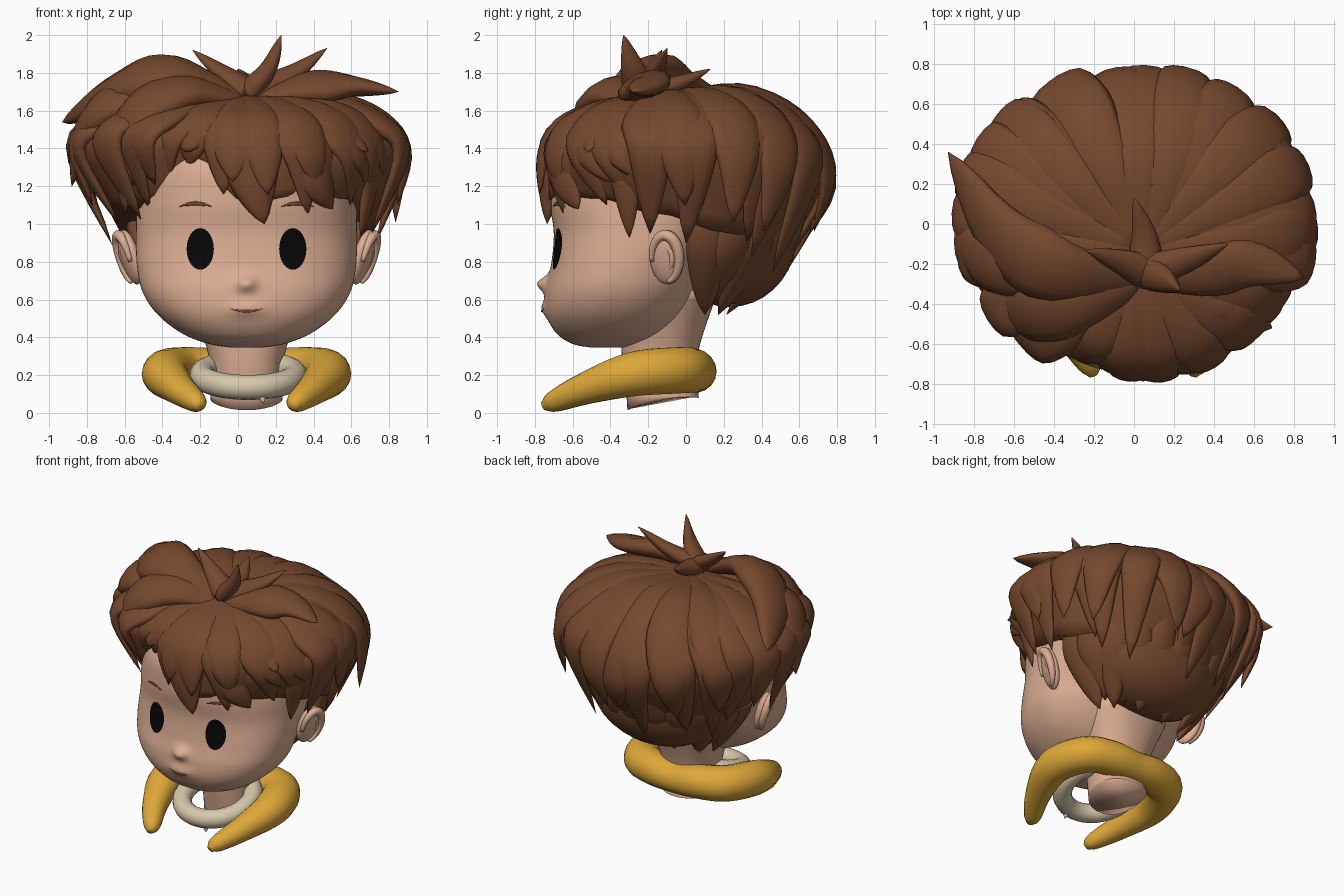
import bpy, bmesh, math, random
from math import sin, cos, pi, radians, exp
from mathutils import Vector, Matrix

random.seed(4)
if "Cube" in bpy.data.objects:
    bpy.data.objects.remove(bpy.data.objects["Cube"])
CX = 0.045                                # symmetry line of face and collar
WHORL = Vector((0.05, -0.15, 0))          # hair crown in plan
CORE = Vector((0.05, -0.05, 1.1))         # middle of the head


def material(name, rgb):
    m = bpy.data.materials.new(name)
    m.use_nodes = True
    m.diffuse_color = (*rgb, 1)
    bsdf = m.node_tree.nodes["Principled BSDF"]
    bsdf.inputs["Base Color"].default_value = (*rgb, 1)
    bsdf.inputs["Roughness"].default_value = 0.7
    return m


HAIR = material("chestnut hair", (0.18, 0.065, 0.027))
SKIN = material("skin", (0.72, 0.42, 0.29))
YELLOW = material("mustard cloth", (0.73, 0.39, 0.04))
CREAM = material("cream cloth", (0.68, 0.58, 0.42))
BLACK = material("black eye", (0.002, 0.002, 0.002))
LIP = material("lip line", (0.30, 0.10, 0.06))


def curve(points, n):
    """Smooth path of n + 1 samples through points of any dimension."""
    p = [Vector(q) for q in points]
    p = [2 * p[0] - p[1]] + p + [2 * p[-1] - p[-2]]
    out = []
    for i in range(n + 1):
        u = i / n * (len(p) - 3)
        k = min(int(u), len(p) - 4)
        u -= k
        a, b, c, d = p[k:k + 4]
        out.append(0.5 * (2 * b + (c - a) * u + (2 * a - 5 * b + 4 * c - d) * u ** 2
                          + (3 * b - a - 3 * c + d) * u ** 3))
    return out


def finish(name, verts, faces, mat, fix=True):
    me = bpy.data.meshes.new(name)
    me.from_pydata(verts, [], faces)
    if fix:
        bm = bmesh.new()
        bm.from_mesh(me)
        bmesh.ops.recalc_face_normals(bm, faces=bm.faces)
        bm.to_mesh(me)
        bm.free()
    me.polygons.foreach_set("use_smooth", [True] * len(me.polygons))
    me.materials.append(mat)
    ob = bpy.data.objects.new(name, me)
    bpy.context.collection.objects.link(ob)
    return ob


def loft(name, rings, mat):
    n = len(rings[0])
    faces = [(k * n + i, k * n + (i + 1) % n, (k + 1) * n + (i + 1) % n, (k + 1) * n + i)
             for k in range(len(rings) - 1) for i in range(n)]
    faces += [tuple(range(n)), tuple(range((len(rings) - 1) * n, len(rings) * n))]
    return finish(name, [v for r in rings for v in r], faces, mat)


def sweep(name, path, mat, flat=1.0, up=None, sides=12):
    """Oval tube along (x, y, z, radius) samples; up is fixed or away from CORE."""
    rings = []
    for i, q in enumerate(path):
        p = q.xyz
        t = (path[min(i + 1, len(path) - 1)].xyz - path[max(i - 1, 0)].xyz).normalized()
        side = t.cross(up or (p - CORE)).normalized()
        nor = side.cross(t)
        r = max(q.w, 0.002)
        rings.append([p + r * (side * cos(a) + nor * flat * sin(a))
                      for a in (2 * pi * j / sides for j in range(sides))])
    return loft(name, rings, mat)


def ellipsoid(name, loc, size, mat, tilt=(0, 0, 0)):
    bpy.ops.mesh.primitive_uv_sphere_add(segments=32, ring_count=18, radius=1, location=loc, rotation=tilt)
    ob = bpy.context.object
    ob.name, ob.scale = name, size
    ob.data.materials.append(mat)
    bpy.ops.object.shade_smooth()


# Head: rows of height, half width, front y, back y
ROWS = curve([(0.345, 0.08, -0.5, -0.3), (0.365, 0.2, -0.6, -0.2), (0.42, 0.34, -0.685, -0.1),
              (0.52, 0.47, -0.74, 0), (0.64, 0.55, -0.745, 0.07), (0.78, 0.58, -0.715, 0.12),
              (0.95, 0.585, -0.7, 0.25), (1.12, 0.58, -0.72, 0.35), (1.32, 0.54, -0.7, 0.38),
              (1.5, 0.42, -0.56, 0.3), (1.6, 0.2, -0.35, 0.1)], 100)
POWER = 2.3


def bump(x, z):
    """Soft nose and lips raised from the face."""
    return sum(h * exp(-((x - CX) / w) ** 2 - ((z - c) / t) ** 2)
               for h, c, w, t in ((0.052, 0.685, 0.05, 0.04), (0.02, 0.55, 0.09, 0.04)))


def face_y(x, z):
    for a, b in zip(ROWS, ROWS[1:]):
        if z <= b[0]:
            r = a.lerp(b, (z - a[0]) / (b[0] - a[0]))
            break
    u = min(abs((x - CX) / r[1]), 1)
    return (r[2] + r[3]) / 2 - (r[3] - r[2]) / 2 * (1 - u ** POWER) ** (1 / POWER) - bump(x, z)


def oval(z, w, y0, y1, n=48):
    s = lambda v: math.copysign(abs(v) ** (2 / POWER), v)
    return [Vector((CX + w * s(cos(a)), (y0 + y1) / 2 + (y1 - y0) / 2 * s(sin(a)), z))
            for a in (2 * pi * i / n for i in range(n))]


head = loft("head", [oval(*r, n=200) for r in ROWS], SKIN)
for v in head.data.vertices:
    if v.co.y < -0.4:
        v.co.y -= bump(v.co.x, v.co.z)
neck = curve([(0.05, 0.19, -0.31, 0.07), (0.3, 0.2, -0.34, 0.06), (0.65, 0.32, -0.35, 0.17)], 14)
neck_ob = loft("neck", [oval(*r) for r in neck], SKIN)
for v in neck_ob.data.vertices:            # slanted lower rim, lowest at the throat
    if v.co.z < 0.08:
        v.co.z += 0.17 * (v.co.y + 0.1) + 0.7 * (v.co.x - CX) ** 2


def face_line(name, x, z, length, bow, radius, mat):
    """Thin tapered line lying on the face."""
    path = []
    for i in range(17):
        u = i / 8 - 1
        px, pz = x + length * u, z + bow * u * u
        path.append(Vector((px, face_y(px, pz) - 0.002, pz, radius * (1.05 - u * u))))
    sweep(name, path, mat, 0.5, Vector((0, -1, 0)), 8)


face_line("mouth", CX, 0.538, 0.085, 0.012, 0.006, LIP)
for s, tag in ((-1, "right"), (1, "left")):
    ex, ez, n = CX + s * 0.245, 0.868, 32
    pts = [(ex + 0.072 * k / 5 * cos(2 * pi * i / n), ez + 0.11 * k / 5 * sin(2 * pi * i / n))
           for k in range(1, 6) for i in range(n)]
    quads = [(k * n + i, k * n + n + i, k * n + n + (i + 1) % n, k * n + (i + 1) % n)
             for k in range(4) for i in range(n)] + [tuple(range(n))]
    finish(tag + "_eye", [(x, face_y(x, z) - 0.006, z) for x, z in pts], quads, BLACK, False)
    face_line(tag + "_brow", ex + s * 0.025, 1.108, 0.085, -0.016, 0.01, HAIR)

    # Ears: dished plate, outer rim and inner fold
    tilt = Matrix.Rotation(s * 0.28, 3, 'Y') @ Matrix.Rotation(s * -0.3, 3, 'Z')
    mid = Vector((CX + s * 0.615, -0.1, 0.825))
    ellipsoid(tag + "_ear", mid, (0.045, 0.095, 0.15), SKIN, tilt.to_euler())
    for part, size, a0, a1, r in (("rim", 1, 190, -80, 0.03), ("fold", 0.5, 100, -80, 0.018)):
        path = []
        for i in range(25):
            a = radians(a0 + (a1 - a0) * i / 24)
            p = mid + tilt @ Vector((s * 0.03, 0.076 * size * cos(a), 0.128 * size * sin(a)))
            path.append(Vector((*p, r * (0.4 + 0.6 * sin(pi * i / 24)))))
        sweep(f"{tag}_ear_{part}", path, SKIN, 1, Vector((s, 0, 0)), 10)

# Collar: open horseshoe roll and a ring in front of the neck
half = [(0.25, -0.755, 0.035, 0.025), (0.27, -0.7, 0.06, 0.06), (0.36, -0.53, 0.13, 0.09),
        (0.43, -0.28, 0.205, 0.125), (0.35, -0.05, 0.225, 0.13), (0.18, 0.03, 0.225, 0.125)]
roll = half + [(0, 0.045, 0.215, 0.115)] + [(-x, y, z, r) for x, y, z, r in reversed(half)]
sweep("yellow_collar", curve([(CX + x, y, z, r) for x, y, z, r in roll], 60), YELLOW, 0.95, Vector((0, 0, 1)), 18)
bpy.ops.mesh.primitive_torus_add(location=(0.055, -0.32, 0.2), rotation=(0.27, 0, 0), major_radius=0.245,
                                 minor_radius=0.066, major_segments=40, minor_segments=14)
ring = bpy.context.object
ring.name = "cream_ring"
ring.data.materials.append(CREAM)
bpy.ops.object.shade_smooth()
sweep("ring_knot", curve([(0.12, -0.55, 0.12, 0.04), (0.135, -0.575, 0.055, 0.006)], 8),
      CREAM, 1, Vector((0, 1, 0)))

# Hair outline every 30 degrees: widest radius, its height, tip radius, tip height
TABLE = [(0.84, 1.38, 0.68, 1), (0.9, 1.36, 0.76, 0.9), (0.94, 1.3, 0.74, 0.8), (0.91, 1.22, 0.68, 0.76),
         (0.97, 1.3, 0.74, 0.8), (1, 1.38, 0.78, 0.9), (0.92, 1.4, 0.7, 1), (0.79, 1.43, 0.62, 1.04),
         (0.59, 1.45, 0.58, 1.3), (0.61, 1.37, 0.61, 1.06), (0.64, 1.37, 0.61, 1.1), (0.73, 1.36, 0.64, 1.08)]


def outline(deg):
    u = deg / 30 % 12
    k = int(u)
    f = (1 - cos(pi * (u - k))) / 2
    return Vector(TABLE[k]).lerp(Vector(TABLE[(k + 1) % 12]), f)


def strand(deg, scale, lift, flare=0.0, twist=0.0, n=18):
    """Path from the crown over the widest point down to the hair tip."""
    R, zr, rt, zt = outline(deg)
    top = 1.66 + 0.04 * sin(radians(deg))
    prof = curve([(0.04, 1.68), (0.52 * R, top), (0.85 * R, zr + 0.58 * (top - zr)), (R, zr),
                  (rt + flare, zt + lift)], n)
    out = []
    for i, (r, z) in enumerate(prof):
        a = radians(deg + twist * (i / n) ** 2)
        out.append(WHORL + Vector((r * scale * cos(a), r * scale * sin(a), z - (1 - scale) * 0.4)))
    return out


def lock(name, points, width, flat=0.36, root=0.3):
    path = []
    for i, p in enumerate(points):
        t = i / (len(points) - 1)
        path.append(Vector((*p, width * min(1, root + 1.5 * t) * (1 - t ** (3.5 - 2 * root)) ** 0.8)))
    return sweep(name, path, HAIR, flat)


# Solid hair mass under the locks
columns = [strand(d, 0.96, 0.07) for d in range(0, 360, 6)]
rings = [list(r) for r in zip(*columns)]
rings.append([v.lerp(Vector((CX, 0, 1.1)), 0.5) for v in rings[-1]])
loft("hair_cap", rings, HAIR)
ellipsoid("nape_hair", (CX, 0.23, 0.95), (0.53, 0.36, 0.39), HAIR)

# Two layers of radial locks, narrower over the face and swept away from the parting
for layer, count, scale, rise, flare in (("under", 22, 0.97, 0, 0), ("outer", 17, 0.99, 0.14, 0.13)):
    for k in range(count):
        d = (k + flare * 3) * 360 / count + random.uniform(-3, 3)
        front = 200 < d < 345
        sway = 0.12 * (d - 240) if front else 0
        pts = strand(d - sway, scale, rise + random.uniform(-0.05, 0.05), flare * (0.25 if front else 1),
                     2 * sway + random.uniform(-9, 9))
        lock(f"{layer}_lock_{k}", pts, 0.16 if front else 0.19)

# Nape locks closing in on the neck
for k in range(11):
    c, s = cos(pi * k / 10), sin(pi * k / 10)
    pts = curve([(CX + 0.62 * c, 0.12 + 0.56 * s, 1.2), (CX + 0.54 * c, 0.12 + 0.4 * s, 0.88),
                 (CX + 0.34 * c, 0.1 + 0.12 * s, 0.52 + 0.06 * (k % 2))], 12)
    lock(f"nape_lock_{k}", pts, 0.14, 0.5)

# Fringe and swept locks: each leaves the crown root and passes three points
ROOT = Vector((0.04, -0.28, 1.65))
for name, width, *pts in (
        ("fringe_point", 0.17, (0.02, -0.65, 1.5), (0.07, -0.72, 1.25), (0.14, -0.735, 1)),
        ("fringe_side", 0.16, (0.28, -0.6, 1.48), (0.4, -0.63, 1.25), (0.5, -0.57, 1.08)),
        ("swept_front", 0.2, (-0.3, -0.4, 1.7), (-0.58, -0.44, 1.5), (-0.6, -0.38, 1.05)),
        ("swept_top", 0.22, (-0.36, -0.24, 1.79), (-0.66, -0.05, 1.69), (-0.93, 0.36, 1.54)),
        ("swept_low", 0.18, (-0.58, -0.24, 1.66), (-0.8, -0.12, 1.5), (-0.88, -0.05, 1.2)),
        ("swept_left", 0.16, (0.34, -0.25, 1.72), (0.58, -0.2, 1.73), (0.85, -0.27, 1.7)),
        ("side_spike", 0.13, (0.36, -0.42, 1.6), (0.54, -0.47, 1.5), (0.69, -0.52, 1.38)),
        ("side_flick", 0.12, (0.6, -0.34, 1.5), (0.69, -0.32, 1.25), (0.65, -0.3, 0.93))):
    lock(name, curve([ROOT, *pts], 18), width, 0.5)

# Crown tufts: broad based spikes given by their tips
base = Vector((0.06, -0.24, 1.7))
for name, tip in (("tall_tuft", (0.23, -0.33, 2)), ("left_tuft", (0.47, -0.1, 1.93)),
                  ("back_tuft", (0, 0.13, 1.82)), ("right_tuft", (-0.24, -0.13, 1.92))):
    middle = base.lerp(Vector(tip), 0.5) + Vector((0.02, 0, -0.02))
    lock(name, curve([base, middle, tip], 14), 0.09, 0.7, 1)
